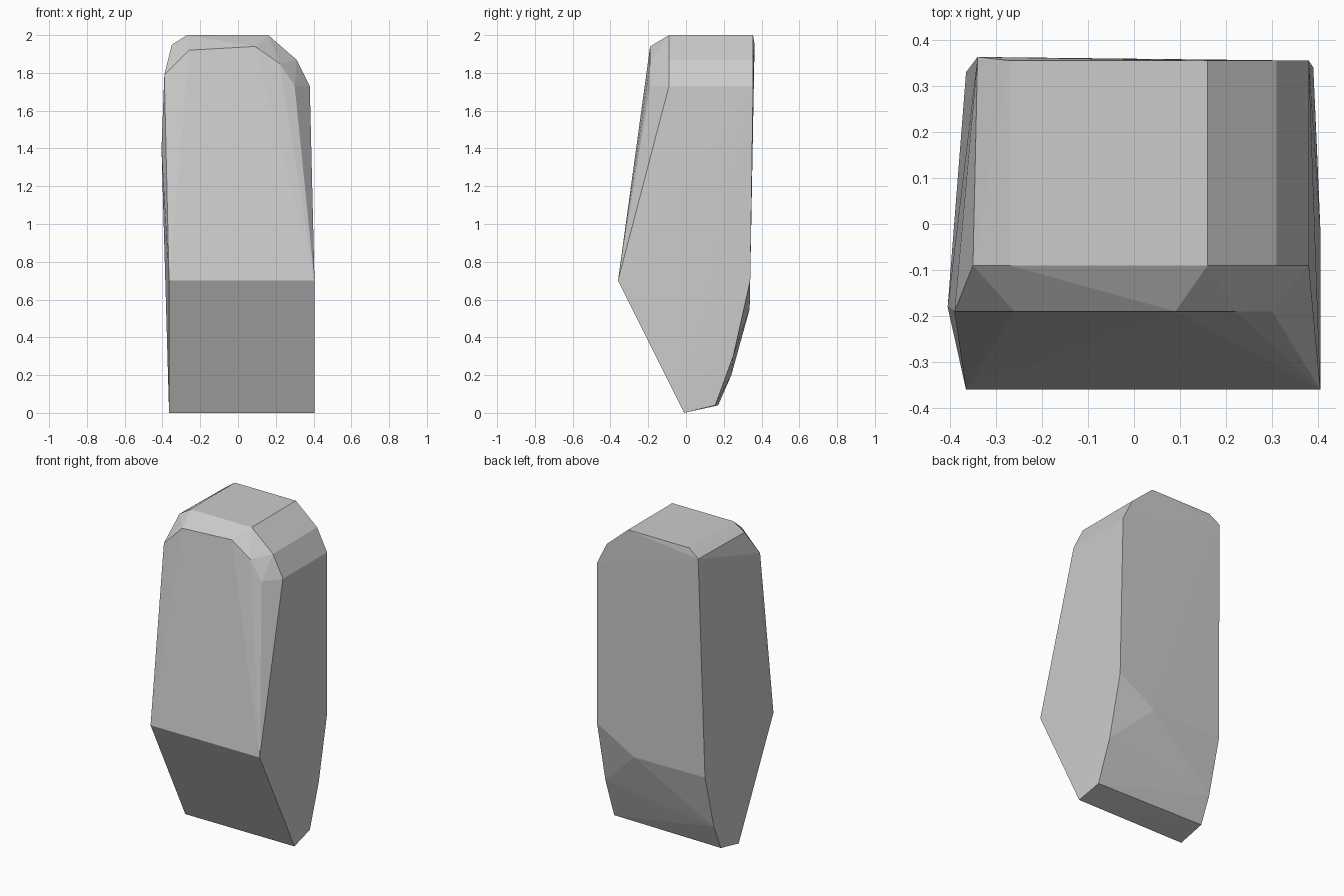
import bpy
import bmesh

# Remove the default object
cube = bpy.data.objects.get("Cube")
if cube:
    bpy.data.objects.remove(cube, do_unlink=True)

# Stone material
stone = bpy.data.materials.new("stone grey")
stone.use_nodes = True
grey = (0.6, 0.6, 0.6, 1.0)
stone.diffuse_color = grey
stone.node_tree.nodes["Principled BSDF"].inputs["Base Color"].default_value = grey

# Crown outlines, (x, z) from the left edge over the top to the right edge
crown_outer = [(-0.35, 1.95), (-0.27, 2.0), (0.16, 2.0), (0.31, 1.87), (0.38, 1.73)]
crown_inner = [(-0.39, 1.79), (-0.26, 1.92), (0.09, 1.94), (0.22, 1.85), (0.30, 1.73)]
# Base side profiles, (y, z), one for each flank
base_minus_x = [(-0.36, 0.7), (-0.01, 0.0), (0.17, 0.04), (0.24, 0.2), (0.33, 0.55)]
base_plus_x = [(-0.36, 0.7), (-0.01, 0.0), (0.155, 0.04), (0.25, 0.3), (0.34, 0.7)]

points = []
# Crown: bevelled at the front, square at the back
points += [(x, -0.19, z) for x, z in crown_inner]
points += [(x, -0.09, z) for x, z in crown_outer]
points += [(x, 0.355, z) for x, z in crown_outer[1:]]
points.append((-0.34, 0.363, 1.95))
# Tapered base, sloping in at front and back
points += [(-0.365, y, z) for y, z in base_minus_x]
points += [(0.405 - max(y, 0) * 0.045, y, z) for y, z in base_plus_x]
# Bulge on the flank and the break in the back face
points += [(-0.405, -0.18, 1.4), (0.13, 0.337, 0.55)]

# Wrap the chiselled corners into one faceted block
bm = bmesh.new()
for p in points:
    bm.verts.new(p)
hull = bmesh.ops.convex_hull(bm, input=bm.verts[:])
loose = {g for g in hull["geom_interior"] + hull["geom_unused"]
         if isinstance(g, bmesh.types.BMVert)}
bmesh.ops.delete(bm, geom=[v for v in loose if not v.link_faces], context="VERTS")
bmesh.ops.recalc_face_normals(bm, faces=bm.faces[:])

mesh = bpy.data.meshes.new("standing_stone")
bm.to_mesh(mesh)
bm.free()
mesh.materials.append(stone)
rock = bpy.data.objects.new("standing_stone", mesh)
bpy.context.collection.objects.link(rock)
